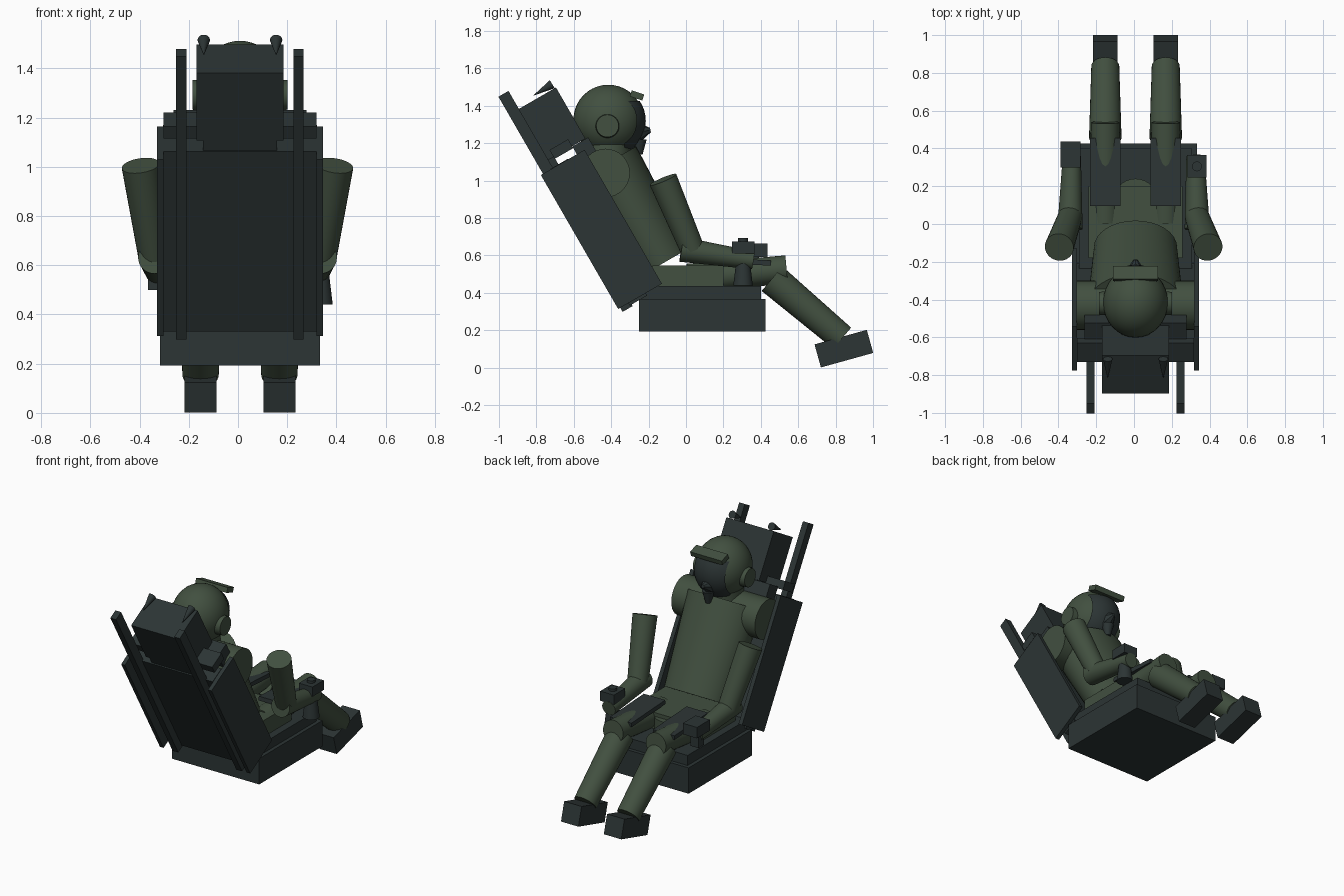
import bpy, bmesh, math
from mathutils import Vector, Matrix

old = bpy.data.objects.get("Cube")
if old:
    bpy.data.objects.remove(old, do_unlink=True)

CX = 0.008                      # centre line of the seat
TILT = math.radians(30)         # backrest recline
BASE = Vector((CX, -0.37, 0.326))
LEAN = Matrix.Translation(BASE) @ Matrix.Rotation(TILT, 4, 'X')


def material(name, colour):
    m = bpy.data.materials.new(name)
    m.use_nodes = True
    m.diffuse_color = (*colour, 1)
    m.node_tree.nodes["Principled BSDF"].inputs["Base Color"].default_value = (*colour, 1)
    return m


GREEN = material("flight suit green", (0.054, 0.080, 0.051))
GREY = material("seat dark grey", (0.025, 0.035, 0.035))


def finish(name, bm, mat, smooth=False):
    mesh = bpy.data.meshes.new(name)
    bmesh.ops.recalc_face_normals(bm, faces=bm.faces)
    bm.to_mesh(mesh)
    bm.free()
    ob = bpy.data.objects.new(name, mesh)
    bpy.context.collection.objects.link(ob)
    mesh.materials.append(mat)
    if smooth:
        bpy.ops.object.select_all(action='DESELECT')
        ob.select_set(True)
        bpy.context.view_layer.objects.active = ob
        bpy.ops.object.shade_smooth_by_angle(angle=math.radians(35))
    return ob


def box(name, lo, hi, mat, tilt=0, origin=(0, 0, 0)):
    """Box between two corners, leaned about x around an origin."""
    lo, hi = Vector(lo), Vector(hi)
    bm = bmesh.new()
    bmesh.ops.create_cube(bm, size=1)
    bmesh.ops.scale(bm, vec=hi - lo, verts=bm.verts)
    bmesh.ops.translate(bm, vec=(lo + hi) / 2, verts=bm.verts)
    bm.transform(Matrix.Translation(origin) @ Matrix.Rotation(tilt, 4, 'X'))
    return finish(name, bm, mat)


def back_box(name, x, n, u, mat=GREY):
    """Box in backrest space: x range, depth range, height range."""
    return box(name, (x[0], n[0], u[0]), (x[1], n[1], u[1]), mat, TILT, BASE)


def limb(name, a, b, ra, rb, mat=GREEN, squash=1, sides=32):
    """Tapered cylinder from a to b; squash flattens it front to back."""
    a, b = Vector(a), Vector(b)
    bm = bmesh.new()
    bmesh.ops.create_cone(bm, cap_ends=True, segments=sides, radius1=ra, radius2=rb,
                          depth=(b - a).length)
    axis = b - a
    if abs(axis.x) < 1e-6:      # keep the flattened side facing forward
        turn = Matrix.Rotation(math.atan2(-axis.y, axis.z), 4, 'X')
    else:
        turn = axis.to_track_quat('Z', 'Y').to_matrix().to_4x4()
    bm.transform(Matrix.Translation((a + b) / 2) @ turn @ Matrix.Diagonal((1, squash, 1, 1)))
    return finish(name, bm, mat, True)


def ball(name, centre, radii, mat=GREEN):
    bm = bmesh.new()
    bmesh.ops.create_uvsphere(bm, u_segments=32, v_segments=20, radius=1)
    bm.transform(Matrix.Translation(centre) @ Matrix.Diagonal((*radii, 1)))
    return finish(name, bm, mat, True)


# Seat pan and cushion
box("seat_pan", (CX - 0.325, -0.25, 0.193), (CX + 0.325, 0.425, 0.367), GREY)
box("seat_cushion", (CX - 0.3, -0.25, 0.36), (CX + 0.3, 0.40, 0.435), GREY)

# Backrest and head box
back_box("back_slab", (-0.31, 0.31), (0.062, 0.17), (-0.03, 0.815))
back_box("shoulder_bar", (-0.31, 0.31), (0.107, 0.222), (0.85, 0.905))
back_box("shoulder_pad", (-0.27, 0.27), (0.222, 0.32), (0.75, 0.86))
back_box("head_box", (-0.177, 0.177), (0.07, 0.304), (0.862, 1.177))
back_box("head_box_mount", (-0.15, 0.15), (0.07, 0.11), (0.8, 0.87))

# Helmet
HEAD = Vector((CX, -0.415, 1.325))
ball("helmet", HEAD, (0.172, 0.187, 0.187))
visor = ball("visor", HEAD + Vector((0, 0.01, -0.006)), (0.174, 0.19, 0.19), GREY)
bm = bmesh.new()
bm.from_mesh(visor.data)
for normal, offset in (((0, -1, 0), -0.085), ((0, 0, 1), 0.1), ((1, 0, 0), 0.115), ((-1, 0, 0), 0.115)):
    bmesh.ops.bisect_plane(bm, geom=bm.verts[:] + bm.edges[:] + bm.faces[:],
                           plane_co=HEAD + Vector(normal) * offset, plane_no=normal,
                           clear_outer=True)
bm.to_mesh(visor.data)
bm.free()
box("visor_bar", (-0.118, -0.035, -0.017), (0.118, 0.035, 0.017), GREEN,
    math.radians(-18), (CX, -0.262, 1.455))
limb("oxygen_mask", (CX, -0.30, 1.25), (CX, -0.19, 1.27), 0.085, 0.012, GREY, 1, 8)
limb("mask_hose", (CX, -0.25, 1.22), (CX, -0.25, 1.14), 0.04, 0.018, GREY, 1, 12)

# Torso and hips
limb("neck", (CX, -0.42, 1.08), (CX, -0.41, 1.22), 0.13, 0.12)
limb("torso", LEAN @ Vector((0, 0.33, 0.077)), LEAN @ Vector((0, 0.33, 0.69)),
     0.22, 0.255, GREEN, 0.74)
limb("shoulders", (CX - 0.312, -0.43, 1.04), (CX + 0.312, -0.43, 1.04), 0.13, 0.13)
box("hips", (CX - 0.25, -0.18, 0.43), (CX + 0.25, 0.2, 0.545), GREEN)
limb("hip_front", (CX, 0.12, 0.43), (CX, 0.12, 0.52), 0.12, 0.12)

# Paired parts
for side, s in (("right", -1), ("left", 1)):
    def p(x, y, z):
        return (CX + s * x, y, z)

    def arm(x, y, z):
        return (s * x - 0.002, y, z)

    def pair(x0, x1):
        return sorted((s * x0, s * x1))

    back_box(side + "_side_panel", pair(0.31, 0.337), (0, 0.27), (-0.015, 0.812))
    back_box(side + "_rail", pair(0.217, 0.259), (0.013, 0.075), (-0.04, 1.288))
    limb(side + "_box_spike", p(0.147, -0.715, 1.515), p(0.147, -0.815, 1.455), 0.025, 0.001, GREY)
    limb(side + "_ear_cup", p(0.14, -0.42, 1.292), p(0.193, -0.42, 1.292), 0.065, 0.06)

    # Arms
    limb(side + "_upper_arm", arm(0.337, 0.035, 0.63), arm(0.394, -0.123, 1.005), 0.065, 0.077)
    limb(side + "_forearm", arm(0.337, -0.025, 0.632), arm(0.327, 0.36, 0.573), 0.067, 0.048)

    # Legs
    limb(side + "_thigh", p(0.16, 0.01, 0.475), p(0.16, 0.538, 0.525), 0.08, 0.075)
    limb(side + "_shin", p(0.16, 0.46, 0.475), p(0.16, 0.835, 0.157), 0.086, 0.074)
    box(side + "_boot", (-0.065, -0.145, -0.064), (0.065, 0.145, 0.064), GREY,
        math.radians(15.5), p(0.16, 0.844, 0.101))
    box(side + "_knee_board", (-0.08, -0.18, -0.014), (0.08, 0.18, 0.014), GREY,
        math.radians(-3), p(0.16, 0.275, 0.568))

# Control stick at the left hand
STICK = (0.333, 0.305)
limb("stick_column", (*STICK, 0.44), (*STICK, 0.64), 0.052, 0.028, GREY)
box("stick_grip", (0.283, 0.245, 0.61), (0.385, 0.365, 0.675), GREY)
limb("stick_button", (*STICK, 0.67), (*STICK, 0.692), 0.026, 0.026, GREY)

# Throttle at the right hand
box("throttle_grip", (-0.388, 0.3, 0.59), (-0.282, 0.437, 0.664), GREY)
box("throttle_column", (-0.365, 0.33, 0.5), (-0.305, 0.39, 0.6), GREY)
